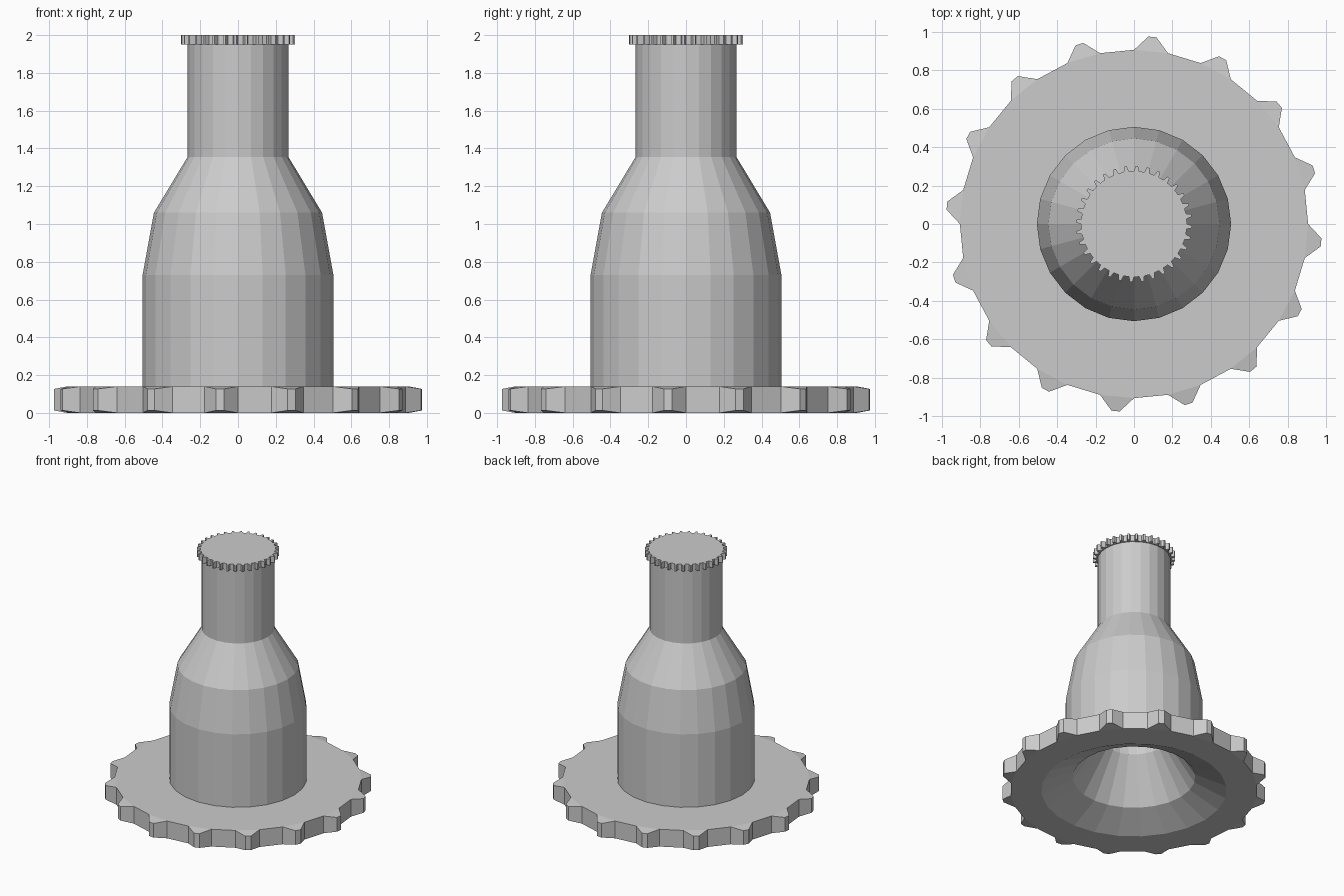
import bpy, bmesh
from math import sin, cos, radians, tau

cube = bpy.data.objects.get("Cube")
if cube:
    bpy.data.objects.remove(cube)

grey = bpy.data.materials.new("plain grey")
grey.use_nodes = True
colour = (0.6, 0.6, 0.6, 1)
grey.diffuse_color = colour
grey.node_tree.nodes["Principled BSDF"].inputs["Base Color"].default_value = colour

SIDES = 24


def circle(bm, r, z):
    return [bm.verts.new((r * cos(tau * i / SIDES), r * sin(tau * i / SIDES), z))
            for i in range(SIDES)]


def polar(bm, r, degrees, z):
    a = radians(degrees)
    return bm.verts.new((r * cos(a), r * sin(a), z))


def skin(bm, a, b):
    """Quads between two loops of equal length."""
    n = len(a)
    for i in range(n):
        bm.faces.new((a[i], a[(i + 1) % n], b[(i + 1) % n], b[i]))


def zip_loops(bm, a, b):
    """Triangles between two loops of different length."""
    i = j = 0
    n, m = len(a), len(b)
    while i < n or j < m:
        if j >= m or (i < n and (i + 1) / n <= (j + 1) / m):
            bm.faces.new((a[i % n], a[(i + 1) % n], b[j % m]))
            i += 1
        else:
            bm.faces.new((a[i % n], b[(j + 1) % m], b[j % m]))
            j += 1


def finish(bm, name):
    bmesh.ops.recalc_face_normals(bm, faces=bm.faces)
    mesh = bpy.data.meshes.new(name)
    bm.to_mesh(mesh)
    bm.free()
    mesh.materials.append(grey)
    obj = bpy.data.objects.new(name, mesh)
    bpy.context.collection.objects.link(obj)
    return obj


def toothed_rim(bm, teeth, root, tip, low, high, drop, crest):
    """Toothed edge wall; returns the bottom and top root loops."""
    step = 360 / teeth
    bottom, top, tips = [], [], []
    for k in range(teeth):
        a = k * step
        for da in (0, step / 2):
            bottom.append(polar(bm, root, a + da, low))
            top.append(polar(bm, root, a + da, high))
        mid = a + step * 0.75
        tips.append([polar(bm, tip, mid + s * crest, z)
                     for z in (low + drop, high - drop) for s in (-1, 1)])
    n = len(bottom)
    for k, (b0, b1, t0, t1) in enumerate(tips):
        i, j, l = 2 * k, 2 * k + 1, (2 * k + 2) % n
        for face in ((bottom[i], bottom[j], top[j], top[i]),
                     (bottom[j], b0, t0, top[j]), (b0, b1, t1, t0),
                     (b1, bottom[l], top[l], t1),
                     (top[j], t0, t1, top[l]), (bottom[l], b1, b0, bottom[j])):
            bm.faces.new(face)
    return bottom, top


# Gear base flowing into the hollow, stepped body
bm = bmesh.new()
under, over = toothed_rim(bm, 16, 0.905, 0.977, 0, 0.14, 0.013, 1.25)
outer = [(0.505, 0.14), (0.505, 0.73), (0.445, 1.06), (0.267, 1.355), (0.267, 1.96)]
inner = [(0.68, 0), (0.45, 0.11), (0.24, 0.44), (0.24, 1.9)]
for rim, profile in ((over, outer), (under, inner)):
    loops = [circle(bm, r, z) for r, z in profile]
    zip_loops(bm, rim, loops[0])
    for a, b in zip(loops, loops[1:]):
        skin(bm, a, b)
    bm.faces.new(loops[-1])
finish(bm, "body_and_gear_base")

# Finely toothed cap on the neck
bm = bmesh.new()
under, over = toothed_rim(bm, 32, 0.275, 0.302, 1.95, 2.0, 0, 1.2)
for sides_index, z in ((0, 1.95), (1, 2.0)):
    rim = (under, over)[sides_index]
    centre = bm.verts.new((0, 0, z))
    for i, v in enumerate(rim):
        bm.faces.new((v, rim[(i + 1) % len(rim)], centre))
# Close the flat tops and bottoms of the teeth
finish(bm, "toothed_cap")
